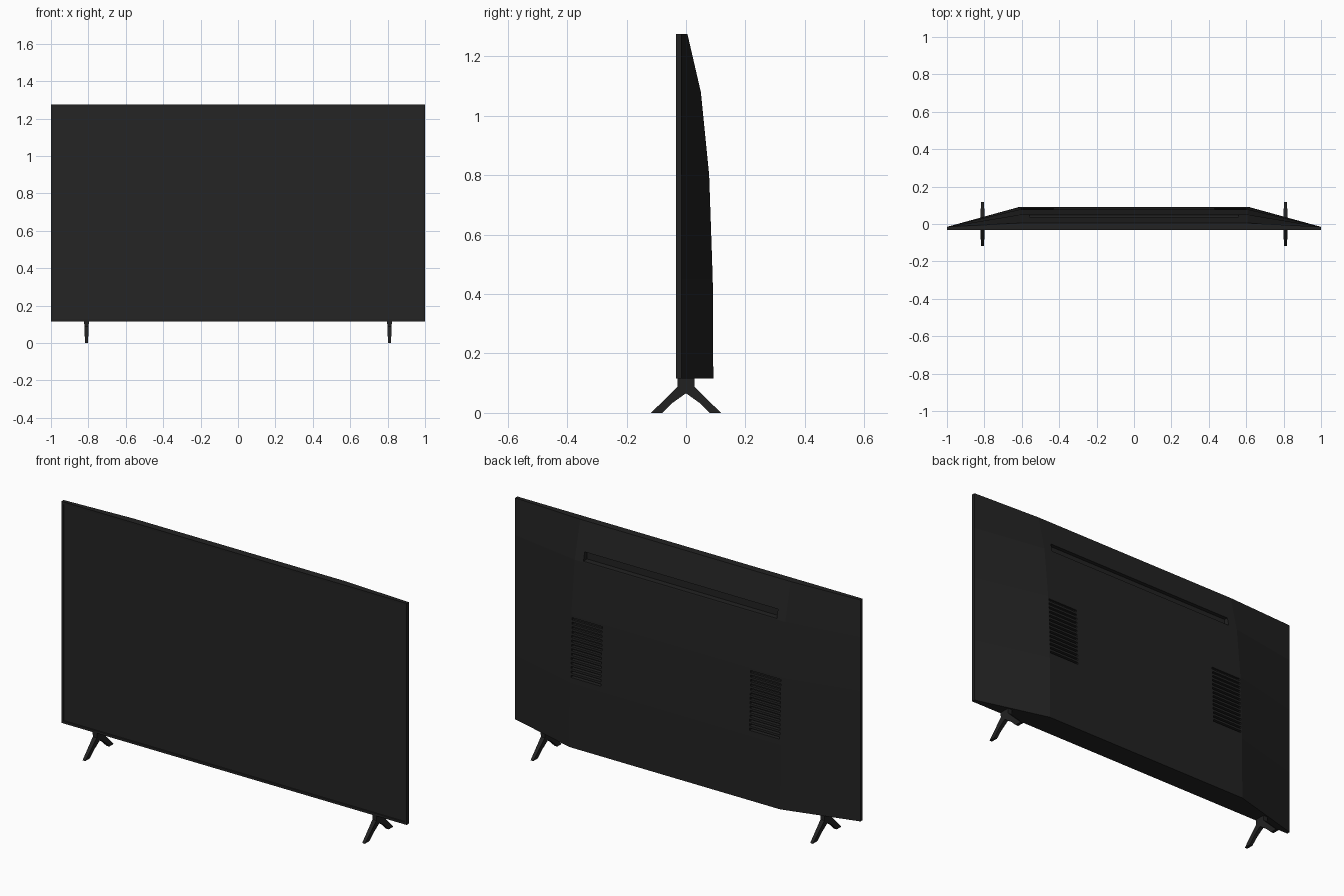
import bpy, bmesh

if "Cube" in bpy.data.objects:
    bpy.data.objects.remove(bpy.data.objects["Cube"], do_unlink=True)


def material(name, value):
    m = bpy.data.materials.new(name)
    m.use_nodes = True
    colour = (value, value, value, 1)
    m.diffuse_color = colour
    bsdf = m.node_tree.nodes["Principled BSDF"]
    bsdf.inputs["Base Color"].default_value = colour
    bsdf.inputs["Roughness"].default_value = 0.6
    return m


CASE = material("case black", 0.016)
SCREEN = material("screen black", 0.018)


def finish(bm, name, *mats):
    bmesh.ops.recalc_face_normals(bm, faces=bm.faces)
    mesh = bpy.data.meshes.new(name)
    bm.to_mesh(mesh)
    bm.free()
    for m in mats:
        mesh.materials.append(m)
    ob = bpy.data.objects.new(name, mesh)
    bpy.context.collection.objects.link(ob)
    return ob


def add_box(bm, lo, hi):
    verts = bmesh.ops.create_cube(bm, size=1)["verts"]
    for v in verts:
        v.co = [(a + b) / 2 + c * (b - a) for a, b, c in zip(lo, hi, v.co)]


def loft(bm, rings):
    rows = [[bm.verts.new(p) for p in ring] for ring in rings]
    n = len(rows[0])
    for a, b in zip(rows, rows[1:]):
        for i in range(n):
            j = (i + 1) % n
            bm.faces.new((a[i], a[j], b[j], b[i]))
    bm.faces.new(rows[0])
    bm.faces.new(rows[-1])


BOTTOM, TOP = 0.115, 1.275

# Frame with the screen inset into its front
bm = bmesh.new()
add_box(bm, (-1, -0.033, BOTTOM), (1, -0.015, TOP))
bm.normal_update()
front = min(bm.faces, key=lambda f: f.calc_center_median().y)
bmesh.ops.inset_region(bm, faces=[front], thickness=0.018)
bmesh.ops.inset_region(bm, faces=[front], thickness=0.002, depth=-0.003)
front.material_index = 1
finish(bm, "screen_frame", CASE, SCREEN)

# Back shell: tapered cross-sections stacked along the curved back
bm = bmesh.new()
profile = [(BOTTOM, 0.092), (0.45, 0.09), (0.8, 0.078), (1.08, 0.05), (TOP, 0.005)]
rings = []
for z, y in profile:
    half = [(0.999, -0.02), (0.999, -0.015), (0.61, y)]
    section = half + [(-px, py) for px, py in reversed(half)]
    rings.append([(px, py, z) for px, py in section])
loft(bm, rings)
shell = finish(bm, "back_shell", CASE)

# Cutters: long upper recess and two banks of louvre slots
bm = bmesh.new()
add_box(bm, (-0.56, 0.018, 1.085), (0.56, 0.15, 1.13))
SLOTS = 14
pitch = 0.32 / SLOTS
for side in (-1, 1):
    x0, x1 = sorted((side * 0.43, side * 0.605))
    for i in range(SLOTS):
        z = 0.48 + i * pitch
        add_box(bm, (x0, 0.068, z), (x1, 0.15, z + pitch * 0.5))
cutter = finish(bm, "vent_cutter", CASE)
cutter.hide_render = True
mod = shell.modifiers.new("vents", "BOOLEAN")
mod.operation = "DIFFERENCE"
mod.solver = "EXACT"
mod.object = cutter
bpy.context.view_layer.objects.active = shell
bpy.ops.object.modifier_apply(modifier=mod.name)
bpy.data.objects.remove(cutter, do_unlink=True)

# Splayed feet, a little thinner towards the floor
half = [(0.028, 0.13), (0.028, 0.088), (0.118, 0.0), (0.08, 0.0), (0.045, 0.034)]
outline = half + [(0, 0.066)] + [(-y, z) for y, z in reversed(half)]
for name, x in (("left_foot", 0.81), ("right_foot", -0.81)):
    bm = bmesh.new()
    loft(bm, [[(x + s * (0.008 + 0.04 * z), y, z) for y, z in outline]
              for s in (-1, 1)])
    finish(bm, name, CASE)
